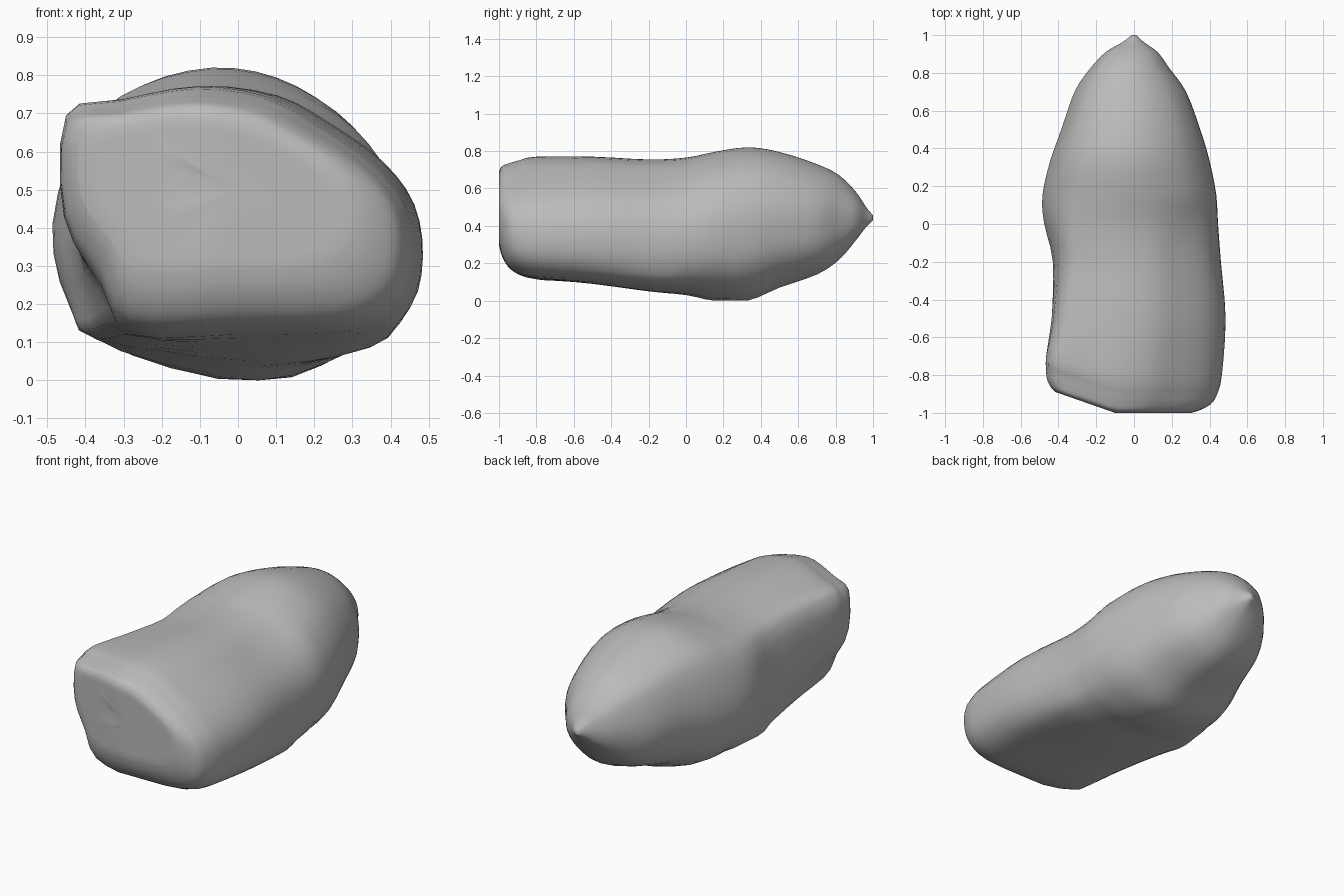
import bpy
from math import radians

cube = bpy.data.objects.get("Cube")
if cube:
    bpy.data.objects.remove(cube, do_unlink=True)

stone = bpy.data.materials.new("stone_grey")
stone.use_nodes = True
grey = (0.5, 0.5, 0.5, 1)
stone.diffuse_color = grey
stone.node_tree.nodes["Principled BSDF"].inputs["Base Color"].default_value = grey

# Cross-sections (x, z), clockwise from the upper left edge
FRONT = [(-.44, .70), (-.3, .74), (-.1, .775), (.08, .75), (.22, .675),
         (.36, .575), (.45, .46), (.47, .32), (.43, .2), (.3, .13),
         (0, .12), (-.27, .12), (-.35, .25), (-.445, .43)]
WAIST = [(-.37, .66), (-.25, .73), (-.08, .76), (.1, .74), (.23, .67),
         (.36, .57), (.43, .46), (.455, .32), (.435, .18), (.35, .085),
         (.05, .04), (-.36, .11), (-.41, .2), (-.43, .42)]
BACK = [(-.4, .67), (-.27, .77), (-.08, .815), (.1, .79), (.26, .705),
        (.355, .6), (.41, .48), (.42, .35), (.39, .2), (.28, .08),
        (.05, 0), (-.28, .07), (-.43, .2), (-.48, .42)]

# Stations along the body: y, left edge, right edge, bottom, top
STATIONS = [
    (-1, -.41, .3, .3, .69), (-.985, -.43, .35, .24, .72),
    (-.95, -.45, .41, .18, .735), (-.9, -.455, .44, .145, .75),
    (-.8, -.455, .465, .12, .77), (-.5, -.435, .485, .09, .77),
    (-.2, -.43, .46, .05, .755), (0, -.475, .445, .03, .765),
    (.15, -.485, .435, 0, .795), (.33, -.445, .4, 0, .82),
    (.5, -.385, .35, .07, .795), (.7, -.315, .275, .14, .73),
    (.82, -.235, .19, .22, .67), (.91, -.15, .125, .325, .58),
    (.96, -.065, .055, .39, .505), (1, -.012, .012, .43, .455)]


def normalise(section):
    xs, zs = zip(*section)
    return [((x - min(xs)) / (max(xs) - min(xs)),
             (z - min(zs)) / (max(zs) - min(zs))) for x, z in section]


def mix(a, b, t):
    return [tuple(p + (q - p) * t for p, q in zip(u, v)) for u, v in zip(a, b)]


def outline(y):
    """Blend the three sections according to the position along the body."""
    if y < -.1:
        return mix(front, waist, min(max((y + .8) / .7, 0), 1))
    return mix(waist, back, min((y + .1) / .25, 1))


def cut_back(x):
    """The front end is cut back towards its right-hand corner."""
    return .35 * max(0, -.1 - x)


def spline(a, b, c, d, t):
    """Catmull-Rom point between b and c."""
    return tuple(q + t / 2 * (r - p + t * (2 * p - 5 * q + 4 * r - s
                 + t * (3 * (q - r) + s - p)))
                 for p, q, r, s in zip(a, b, c, d))


def refine(points, steps, closed):
    n = len(points)
    pick = (lambda i: points[i % n]) if closed else (
        lambda i: points[min(max(i, 0), n - 1)])
    result = [spline(*(pick(i + k) for k in (-1, 0, 1, 2)), s / steps)
              for i in range(n if closed else n - 1) for s in range(steps)]
    return result if closed else result + [points[-1]]


front, waist, back = map(normalise, (FRONT, WAIST, BACK))

# Loft the rings of the body
rings = []
for y, left, right, low, top in refine(STATIONS, 3, False):
    fade = min(max((-y - .5) / .4, 0), 1)
    ring = []
    for u, v in refine(outline(y), 3, True):
        x = left + (right - left) * u
        z = max(low + (top - low) * v, 0)
        ring.append((x, y + fade * cut_back(x), z))
    rings.append(ring)

# Blunt front face as shrinking rings that follow the cut
edge = rings[0]
for scale in (.85, .6, .3):
    face_ring = [(x * scale, z * scale + .5 * (1 - scale)) for x, y, z in edge]
    rings.insert(0, [(x, -1 + cut_back(x), z) for x, z in face_ring])

n = len(edge)
verts = [p for ring in rings for p in ring]
faces = [(i * n + j, i * n + (j + 1) % n, (i + 1) * n + (j + 1) % n, (i + 1) * n + j)
         for i in range(len(rings) - 1) for j in range(n)]

# Close both ends with a fan
for start, centre in ((0, (0, -1, .5)), (len(verts) - n, (0, 1, .44))):
    hub = len(verts)
    verts.append(centre)
    faces += [(start + j, start + (j + 1) % n, hub) for j in range(n)]

mesh = bpy.data.meshes.new("stone_body")
mesh.from_pydata(verts, [], faces)
mesh.materials.append(stone)
body = bpy.data.objects.new("stone_body", mesh)
bpy.context.collection.objects.link(body)

# Consistent outward normals and smooth shading
bpy.context.view_layer.objects.active = body
body.select_set(True)
bpy.ops.object.mode_set(mode='EDIT')
bpy.ops.mesh.select_all(action='SELECT')
bpy.ops.mesh.normals_make_consistent(inside=False)
bpy.ops.object.mode_set(mode='OBJECT')
bpy.ops.object.shade_smooth_by_angle(angle=radians(50))
